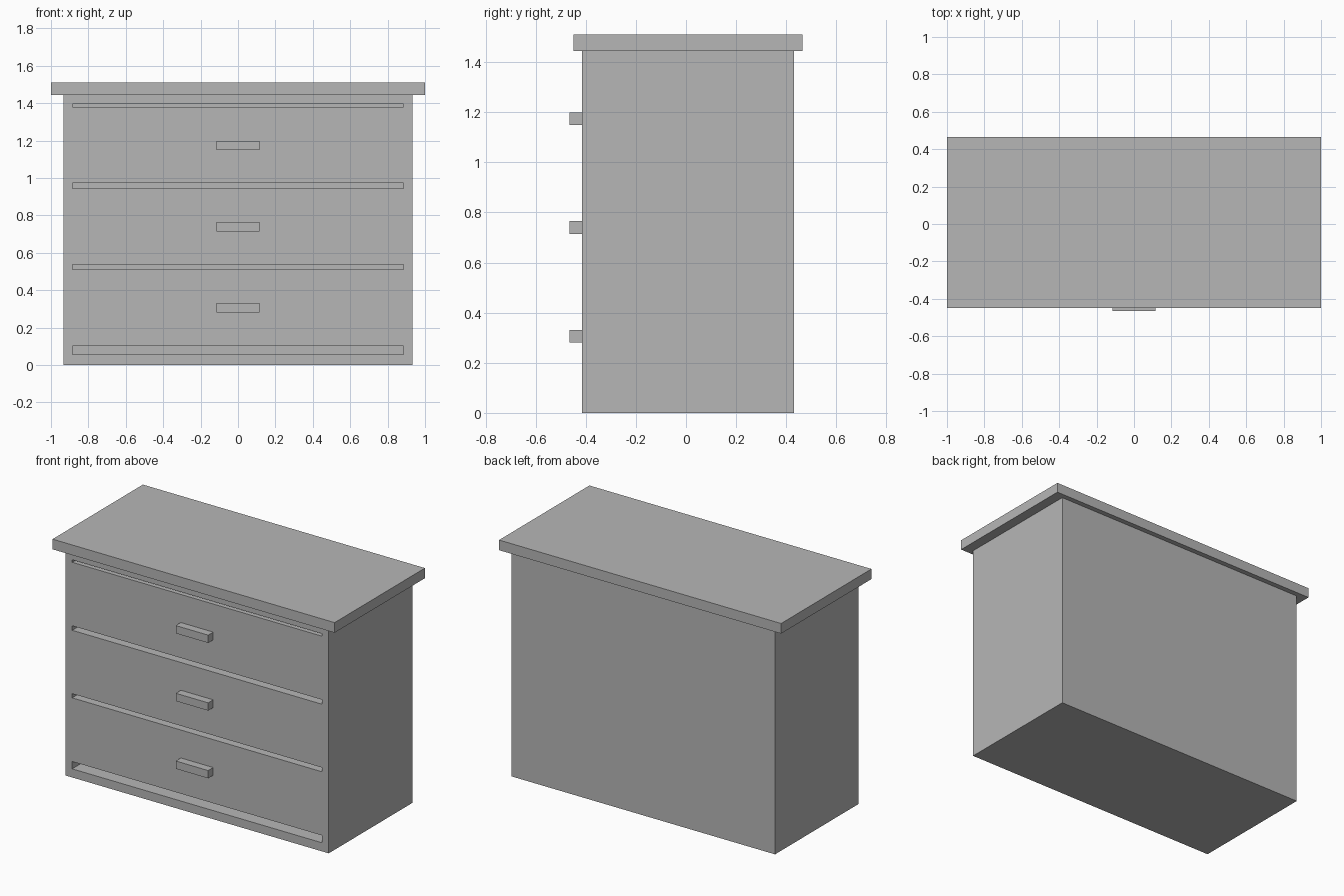
import bpy

if "Cube" in bpy.data.objects:
    bpy.data.objects.remove(bpy.data.objects["Cube"])

grey = bpy.data.materials.new("plain_grey")
grey.diffuse_color = (0.47, 0.47, 0.47, 1)
grey.use_nodes = True
grey.node_tree.nodes["Principled BSDF"].inputs["Base Color"].default_value = grey.diffuse_color


def box(name, x, y, z):
    """Box from (min, max) ranges along each axis."""
    bpy.ops.mesh.primitive_cube_add(size=1)
    ob = bpy.context.object
    ob.name = name
    for v in ob.data.vertices:
        for i, (lo, hi) in enumerate((x, y, z)):
            v.co[i] = hi if v.co[i] > 0 else lo
    ob.data.materials.append(grey)
    return ob


FRONT, BACK = -0.415, 0.432
HALF, INNER = 0.934, 0.885        # outer and inner half width of the carcass
BODY_TOP = 1.445
FLOOR, CEILING = 0.055, 1.395     # inside of the carcass

# carcass: one block with the drawer cavity cut out of the front
carcass = box("carcass", (-HALF, HALF), (FRONT, BACK), (0, BODY_TOP))
cutter = box("cavity_cutter", (-INNER, INNER), (FRONT - 0.1, BACK - 0.05), (FLOOR, CEILING))
cutter.hide_render = True
cutter.hide_set(True)
cut = carcass.modifiers.new("cavity", 'BOOLEAN')
cut.operation = 'DIFFERENCE'
cut.solver = 'EXACT'
cut.object = cutter

# overhanging top
box("top_board", (-1, 1), (-0.45, 0.465), (BODY_TOP, 1.51))

# three flush drawers with gaps between them, each with a block handle
for i, (low, high) in enumerate(((0.102, 0.510), (0.537, 0.943), (0.972, 1.379))):
    box(f"drawer_{i + 1}", (-INNER, INNER), (FRONT, BACK - 0.05), (low, high))
    mid = 0.306 + 0.434 * i
    box(f"handle_{i + 1}", (-0.115, 0.115), (-0.466, FRONT), (mid - 0.025, mid + 0.025))
